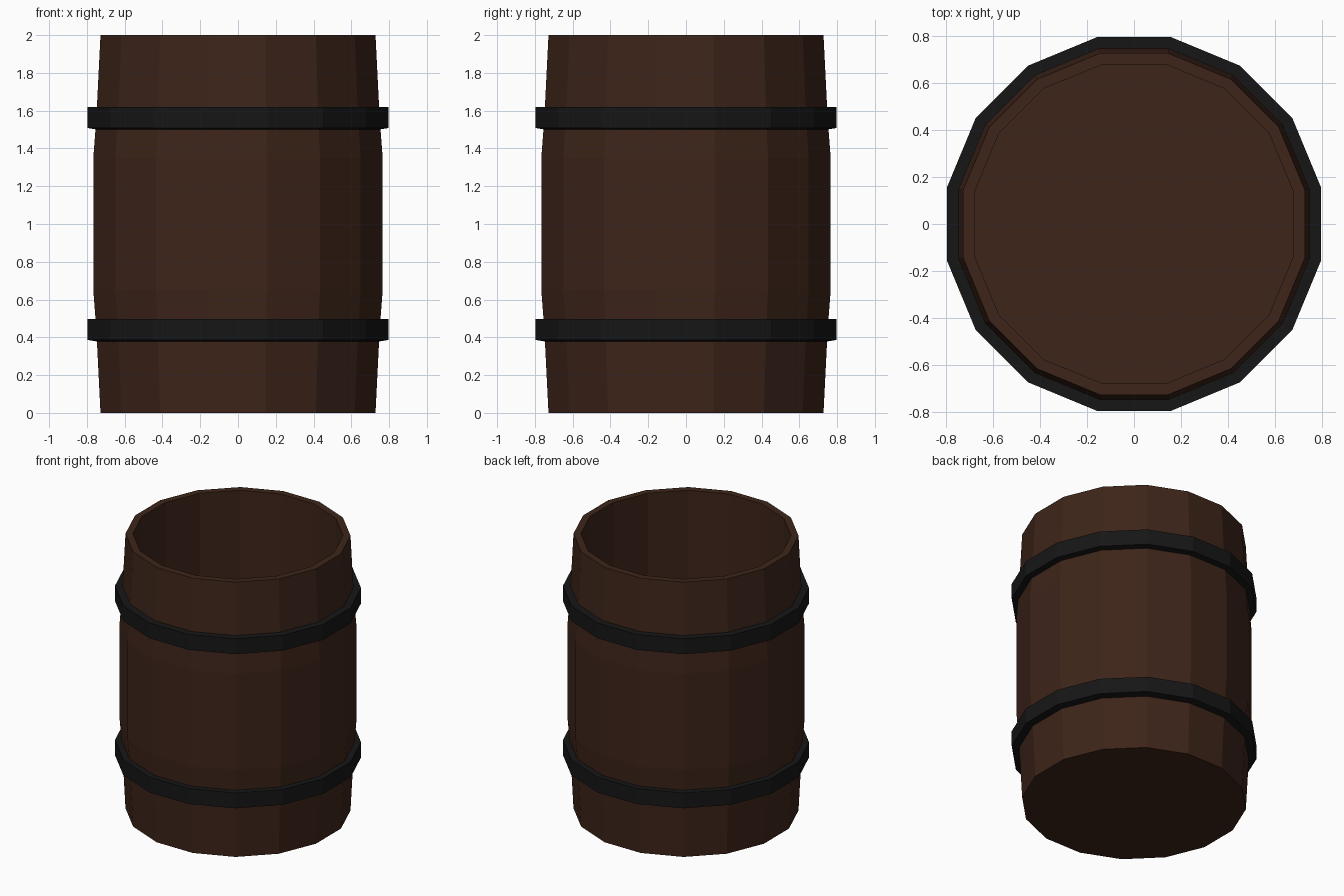
import bpy, bmesh, math

if "Cube" in bpy.data.objects:
    bpy.data.objects.remove(bpy.data.objects["Cube"])

SIDES = 16
HALF = math.pi / SIDES


def material(name, rgb):
    m = bpy.data.materials.new(name)
    m.diffuse_color = (*rgb, 1)
    m.use_nodes = True
    m.node_tree.nodes["Principled BSDF"].inputs["Base Color"].default_value = m.diffuse_color
    return m


def lathe(name, profile, mat, closed=False, caps=False):
    """Turn (flat-to-flat radius, z) points into a 16-sided solid."""
    bm = bmesh.new()
    rings = []
    for r, z in profile:
        radius = r / math.cos(HALF)
        angles = [HALF + 2 * HALF * i for i in range(SIDES)]
        rings.append([bm.verts.new((radius * math.cos(a), radius * math.sin(a), z)) for a in angles])
    pairs = list(zip(rings, rings[1:]))
    if closed:
        pairs.append((rings[-1], rings[0]))
    for a, b in pairs:
        for i in range(SIDES):
            j = (i + 1) % SIDES
            bm.faces.new((a[i], a[j], b[j], b[i]))
    if caps:
        bm.faces.new(rings[0])
        bm.faces.new(rings[-1])
    bmesh.ops.recalc_face_normals(bm, faces=bm.faces)
    mesh = bpy.data.meshes.new(name)
    bm.to_mesh(mesh)
    bm.free()
    mesh.materials.append(mat)
    obj = bpy.data.objects.new(name, mesh)
    bpy.context.collection.objects.link(obj)
    return obj


wood = material("dark_wood", (0.047, 0.018, 0.010))
iron = material("black_iron", (0.008, 0.008, 0.008))

# Open barrel: bulged outside, rim, straight inside wall and floor
lathe("barrel_body", [(0.728, 0), (0.75, 0.44), (0.766, 0.65), (0.766, 1.35),
                      (0.75, 1.56), (0.728, 2), (0.68, 2), (0.68, 0.06)], wood, caps=True)

# Two iron hoops
for name, z in (("lower_hoop", 0.38), ("upper_hoop", 1.502)):
    lathe(name, [(0.74, z - 0.003), (0.796, z + 0.006), (0.796, z + 0.118), (0.74, z + 0.118)],
          iron, closed=True)
